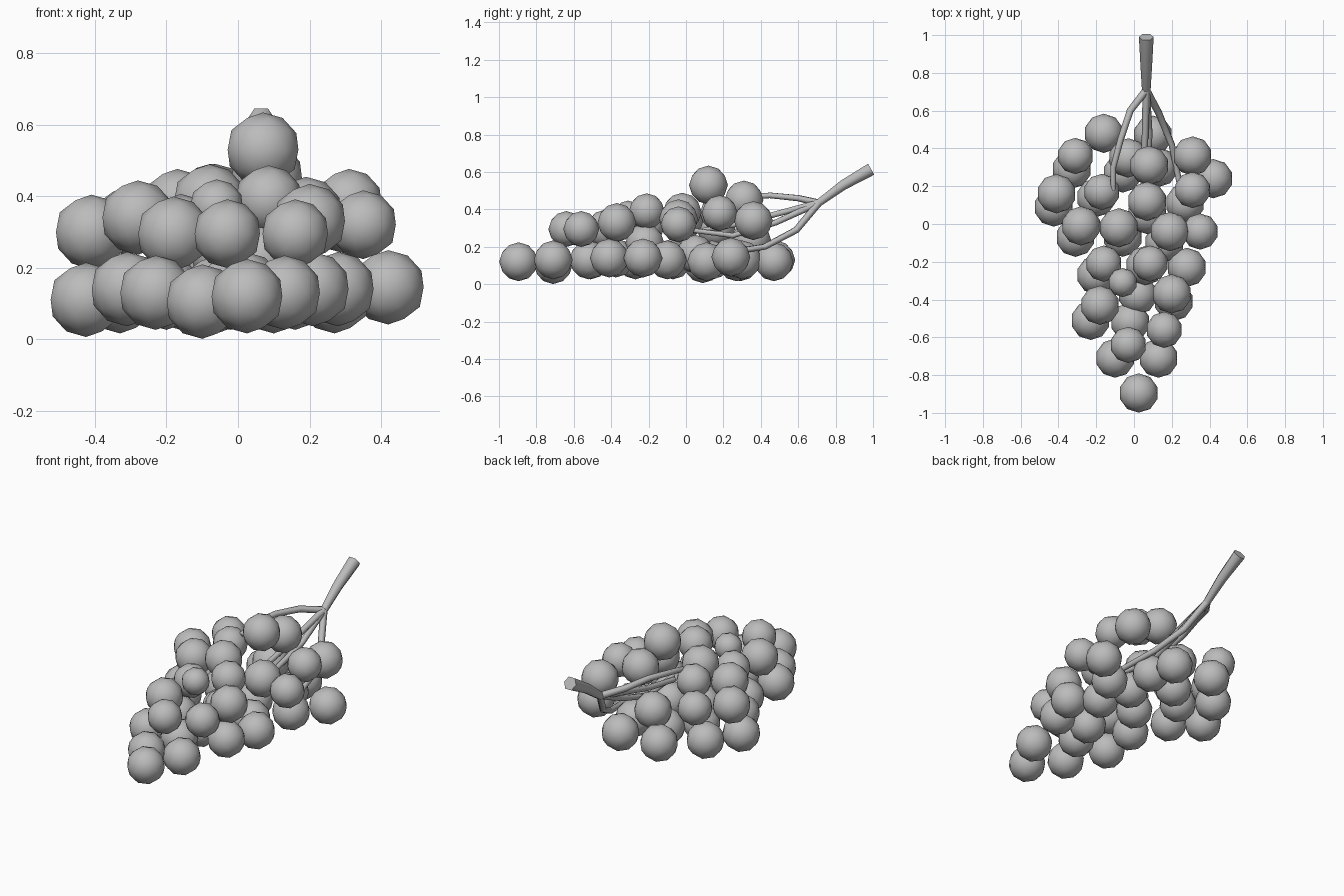
import bpy
from mathutils import Vector

default_cube = bpy.data.objects.get("Cube")
if default_cube:
    bpy.data.objects.remove(default_cube, do_unlink=True)

# One plain grey for the fruit and the stem
grey = bpy.data.materials.new("plain grey")
grey.use_nodes = True
grey.diffuse_color = (0.5, 0.5, 0.5, 1)
shader = next(n for n in grey.node_tree.nodes if n.type == "BSDF_PRINCIPLED")
shader.inputs["Base Color"].default_value = grey.diffuse_color
shader.inputs["Roughness"].default_value = 0.8


def add_grape(name, centre, radius):
    """A smooth, low-poly berry."""
    bpy.ops.mesh.primitive_ico_sphere_add(subdivisions=2, radius=radius, location=centre)
    grape = bpy.context.object
    grape.name = name
    grape.data.materials.append(grey)
    bpy.ops.object.shade_smooth()


def add_layer(name, centres, radius):
    """A layer of berries, with centres given in hundredths of a unit."""
    for number, centre in enumerate(centres, start=1):
        add_grape(f"{name}_{number}", Vector(centre) / 100, radius)


def add_twig(name, points, start_radius, end_radius):
    """A tapered round twig running through the given points."""
    curve = bpy.data.curves.new(name, "CURVE")
    curve.dimensions = "3D"
    curve.bevel_depth = 1
    curve.bevel_resolution = 1
    curve.use_fill_caps = True
    spline = curve.splines.new("POLY")
    spline.points.add(len(points) - 1)
    for index, (knot, point) in enumerate(zip(spline.points, points)):
        knot.co = (*(Vector(point) / 100), 1)
        blend = index / (len(points) - 1)
        knot.radius = start_radius + (end_radius - start_radius) * blend
    twig = bpy.data.objects.new(name, curve)
    bpy.context.collection.objects.link(twig)
    bpy.ops.object.select_all(action="DESELECT")
    twig.select_set(True)
    bpy.context.view_layer.objects.active = twig
    bpy.ops.object.convert(target="MESH")
    twig = bpy.context.object
    twig.data.materials.clear()
    twig.data.materials.append(grey)
    bpy.ops.object.shade_smooth_by_angle(angle=1.2)


# Berries resting on the ground
add_layer("lower_grape", [
    (2.5, -89.5, 12), (-10, -71, 10.5), (13, -71, 13), (-2, -52, 13), (-23, -51, 13),
    (21, -41, 14), (2, -37.5, 14), (-20, -27, 13), (28, -23, 14), (-31, -7, 14),
    (-6, -7, 13), (16, -10, 13), (-42.5, 9, 11), (27, 11, 12), (-20, 14, 13),
    (42, 24, 14.5), (-33, 29, 12), (-6, 27, 12), (13, 30, 13), (-16, 48, 13), (10, 47, 12),
], 0.104)

# Berries hidden in the heart of the bunch
add_layer("inner_grape", [(6, -22, 22), (7, 5, 16), (-3, 35, 24)], 0.104)

# Berries lying on top, the smaller ones listed separately
add_layer("upper_grape", [
    (-18, -43, 29.5), (20, -37, 33), (-28, -1, 34), (-8, -2, 38.5),
    (19, -4, 35), (-41, 16, 30), (7, 12, 53), (8, 31, 45), (31, 36, 34),
], 0.104)
add_layer("small_upper_grape", [
    (-3, -64, 29.5), (16, -56, 29.5), (-16, -21, 31), (8.5, -21, 39),
    (35, -4, 32), (-17, 17, 38), (31, 18, 38), (-31, 36, 33),
], 0.096)
add_grape("tiny_grape", (-0.06, -0.31, 0.37), 0.077)

# Main stem, wider at the cut end
joint = (6.5, 71, 43.5)
add_twig("main_stem", [(6.5, 99, 61.5), (6.5, 84, 53), joint], 0.039, 0.023)

# Thin branches fanning out from the stem into the bunch
add_twig("right_branch", [joint, (-2, 60, 46), (-7, 45, 47.5), (-11, 30, 46.5), (-11, 18, 44)], 0.02, 0.014)
add_twig("left_branch", [joint, (13, 59, 29), (20, 42, 20), (24, 22, 17), (25, 5, 16)], 0.02, 0.014)
add_twig("upper_middle_branch", [joint, (6, 50, 38), (5, 27, 32), (5, 4, 28)], 0.02, 0.014)
add_twig("lower_middle_branch", [joint, (8, 48, 33), (7, 25, 26), (7, 2, 29)], 0.02, 0.014)
